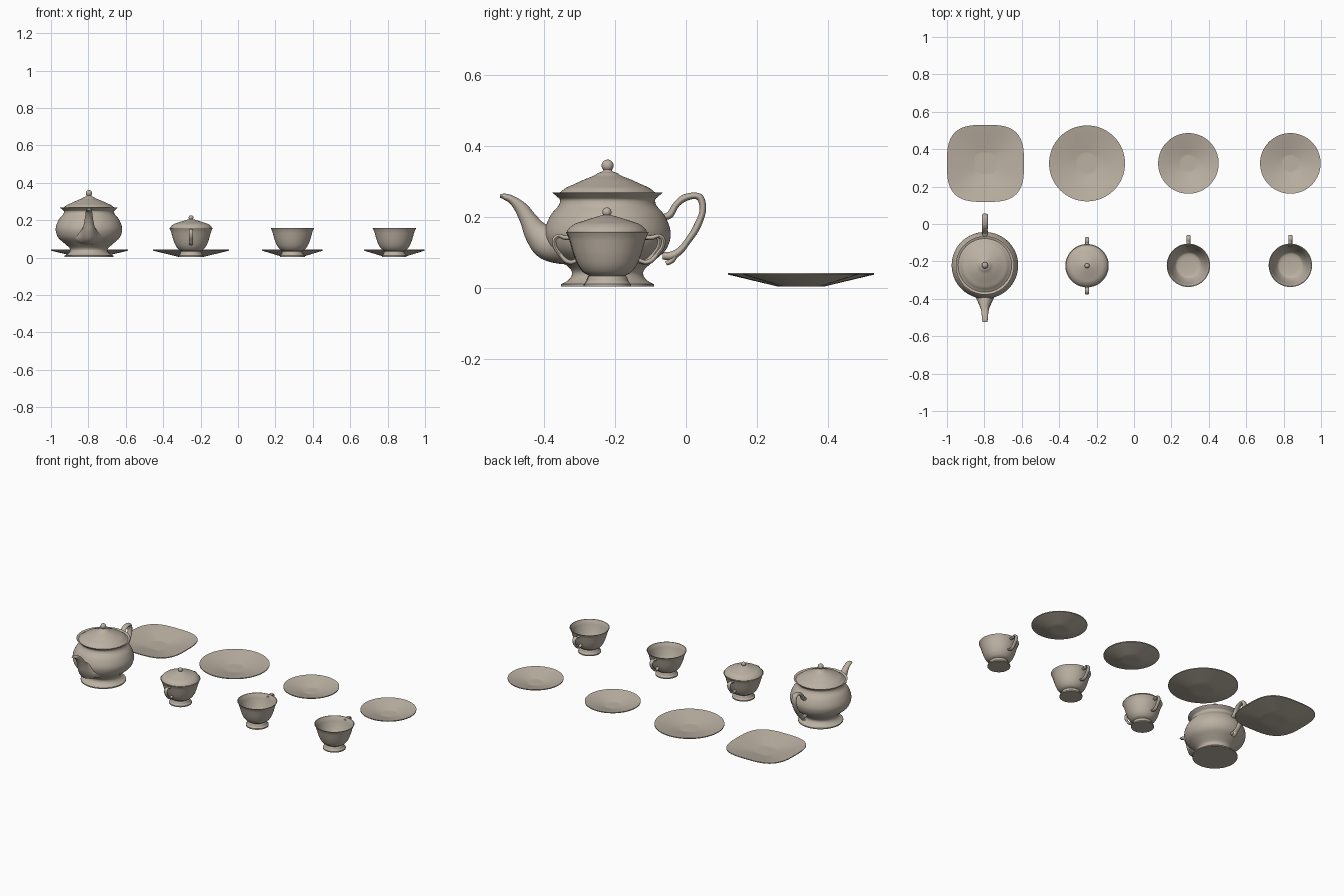
import bpy, bmesh, math
from mathutils import Vector

if "Cube" in bpy.data.objects:
    bpy.data.objects.remove(bpy.data.objects["Cube"])

china = bpy.data.materials.new("warm_taupe_china")
china.diffuse_color = (0.50, 0.44, 0.365, 1)
china.use_nodes = True
china.node_tree.nodes["Principled BSDF"].inputs["Base Color"].default_value = china.diffuse_color


def smooth(points, steps=4):
    """Catmull-Rom through points; a doubled point makes a corner."""
    pts = [Vector(p) for p in points]
    out = []
    for i in range(len(pts) - 1):
        a, b, c, d = pts[max(i - 1, 0)], pts[i], pts[i + 1], pts[min(i + 2, len(pts) - 1)]
        if (b - c).length < 1e-6:
            continue
        for k in range(steps):
            t = k / steps
            out.append(0.5 * (2 * b + (c - a) * t + (2 * a - 5 * b + 4 * c - d) * t * t
                              + (3 * b - a - 3 * c + d) * t ** 3))
    return out + [pts[-1]]


def skin(name, rings, location, caps=False):
    """Join rings of points with quads."""
    bm = bmesh.new()
    loops = [[bm.verts.new(p) for p in ring] for ring in rings]
    n = len(loops[0])
    for a, b in zip(loops, loops[1:]):
        for i in range(n):
            j = (i + 1) % n
            bm.faces.new((a[i], a[j], b[j], b[i]))
    if caps:
        bm.faces.new(loops[0])
        bm.faces.new(loops[-1])
    bmesh.ops.remove_doubles(bm, verts=bm.verts, dist=1e-5)
    bmesh.ops.recalc_face_normals(bm, faces=bm.faces)
    mesh = bpy.data.meshes.new(name)
    bm.to_mesh(mesh)
    bm.free()
    mesh.materials.append(china)
    obj = bpy.data.objects.new(name, mesh)
    obj.location = location
    bpy.context.collection.objects.link(obj)
    bpy.ops.object.select_all(action='DESELECT')
    obj.select_set(True)
    bpy.context.view_layer.objects.active = obj
    bpy.ops.object.shade_smooth_by_angle(angle=math.radians(40))
    return obj


def lathe(name, profile, location, power=2.0, steps=4, segments=64):
    """Turn an (r, z) profile; power above 2 squares the outline."""
    rings = []
    for r, z in smooth(profile, steps):
        ring = []
        for i in range(segments):
            a = math.tau * i / segments
            c, s = math.cos(a), math.sin(a)
            k = max(r, 0) / (abs(c) ** power + abs(s) ** power) ** (1 / power)
            ring.append((k * c, k * s, z))
        rings.append(ring)
    return skin(name, rings, location)


def tube(name, path, location, side=1, sides=16):
    """Sweep an ellipse along (y, z, in-plane radius, x radius) points."""
    pts = smooth(path, 6)
    rings = []
    for i, (y, z, r, w) in enumerate(pts):
        d = pts[min(i + 1, len(pts) - 1)] - pts[max(i - 1, 0)]
        t = Vector((d[0], d[1])).normalized()
        rings.append([(w * math.cos(a), side * (y - t.y * r * math.sin(a)), z + t.x * r * math.sin(a))
                      for a in (math.tau * k / sides for k in range(sides))])
    return skin(name, rings, location, True)


def knob(name, radius, z, location):
    lathe(name, [(radius * math.sin(math.pi * i / 12), z - radius * math.cos(math.pi * i / 12))
                 for i in range(13)], location, steps=1, segments=32)


# Teapot
pot = (-0.797, -0.221, 0)
lathe("teapot_body", [(0, .003), (.131, .003), (.131, .003), (.131, .01), (.131, .01), (.115, .018),
                      (.102, .032), (.103, .05), (.13, .075), (.163, .105), (.177, .14), (.175, .17),
                      (.16, .205), (.139, .23), (.134, .247), (.143, .257), (.156, .268), (.156, .268),
                      (.14, .262), (.12, .258), (0, .258)], pot)
lathe("teapot_lid", [(0, .258), (.143, .258), (.143, .258), (.143, .263), (.143, .263), (.132, .27),
                     (.118, .281), (.098, .29), (.065, .305), (.04, .315), (.027, .323), (.014, .328),
                     (.011, .335), (0, .335)], pot)
knob("teapot_knob", .017, .344, pot)
tube("teapot_spout", [(-.08, .115, .05, .085), (-.13, .12, .053, .085), (-.17, .13, .05, .05),
                      (-.20, .155, .036, .034), (-.222, .19, .025, .025), (-.243, .223, .019, .02),
                      (-.268, .247, .012, .017), (-.288, .256, .009, .016), (-.303, .259, .005, .012)], pot)
tube("teapot_handle", [(.15, .198, .008, .012), (.175, .205, .01, .015), (.192, .232, .009, .015),
                       (.215, .252, .01, .016), (.245, .259, .009, .016), (.263, .25, .01, .016),
                       (.268, .215, .009, .016), (.25, .168, .01, .016), (.225, .13, .009, .016),
                       (.205, .105, .01, .015), (.18, .09, .012, .014), (.155, .09, .01, .012)], pot)
# small curl under the teapot handle
tube("teapot_handle_curl", [(.195, .10, .008, .012), (.182, .078, .008, .012), (.165, .068, .006, .01)], pot)

# Sugar bowl and cups share the footed bowl outline
bowl = [(0, .003), (.066, .003), (.066, .003), (.066, .01), (.066, .01), (.059, .018), (.055, .03), (.055, .03),
        (.052, .035), (.066, .043), (.081, .062), (.093, .09), (.102, .12), (.108, .14), (.116, .157), (.116, .157)]
inside = [(.112, .157), (.112, .157), (.103, .138), (.097, .118), (.087, .09), (.075, .066), (.058, .05), (0, .046)]
ear = [(.095, .142, .006, .009), (.118, .141, .006, .01), (.135, .146, .006, .011), (.148, .135, .006, .011),
       (.145, .113, .006, .011), (.13, .092, .006, .011), (.115, .076, .007, .011), (.098, .072, .006, .01),
       (.08, .08, .006, .009)]

sugar = (-0.251, -0.223, 0)
lathe("sugar_bowl", bowl + [(0, .157)], sugar)
lathe("sugar_lid", [(0, .155), (.112, .155), (.112, .155), (.112, .16), (.112, .16), (.104, .17), (.09, .18),
                    (.07, .187), (.045, .195), (.025, .201), (.01, .205), (0, .206)], sugar)
knob("sugar_knob", .013, .213, sugar)
for side, label in ((1, "back"), (-1, "front")):
    tube("sugar_handle_" + label, ear, sugar, side)

# Two cups with saucers behind them
saucer = [(0, .004), (.33, .004), (.33, .004), (1, .037), (1, .037), (1, .042), (1, .042),
          (.85, .036), (.5, .021), (.33, .014), (.25, .012), (0, .012)]


def plate(name, radius, x, power=2.0):
    lathe(name, [(r * radius, z) for r, z in saucer], (x, .324, 0), power)


for n, x in enumerate((.291, .836), 1):
    spot = (x, -.221, 0)
    lathe(f"cup_{n}", bowl + inside, spot)
    tube(f"cup_handle_{n}", [(y * 1.06, z, r, w) for y, z, r, w in ear], spot)
    plate(f"saucer_{n}", .162, x)

# Round plate and squared plate
plate("round_plate", .203, -.251)
plate("square_plate", .206, -.794, 3.1)
